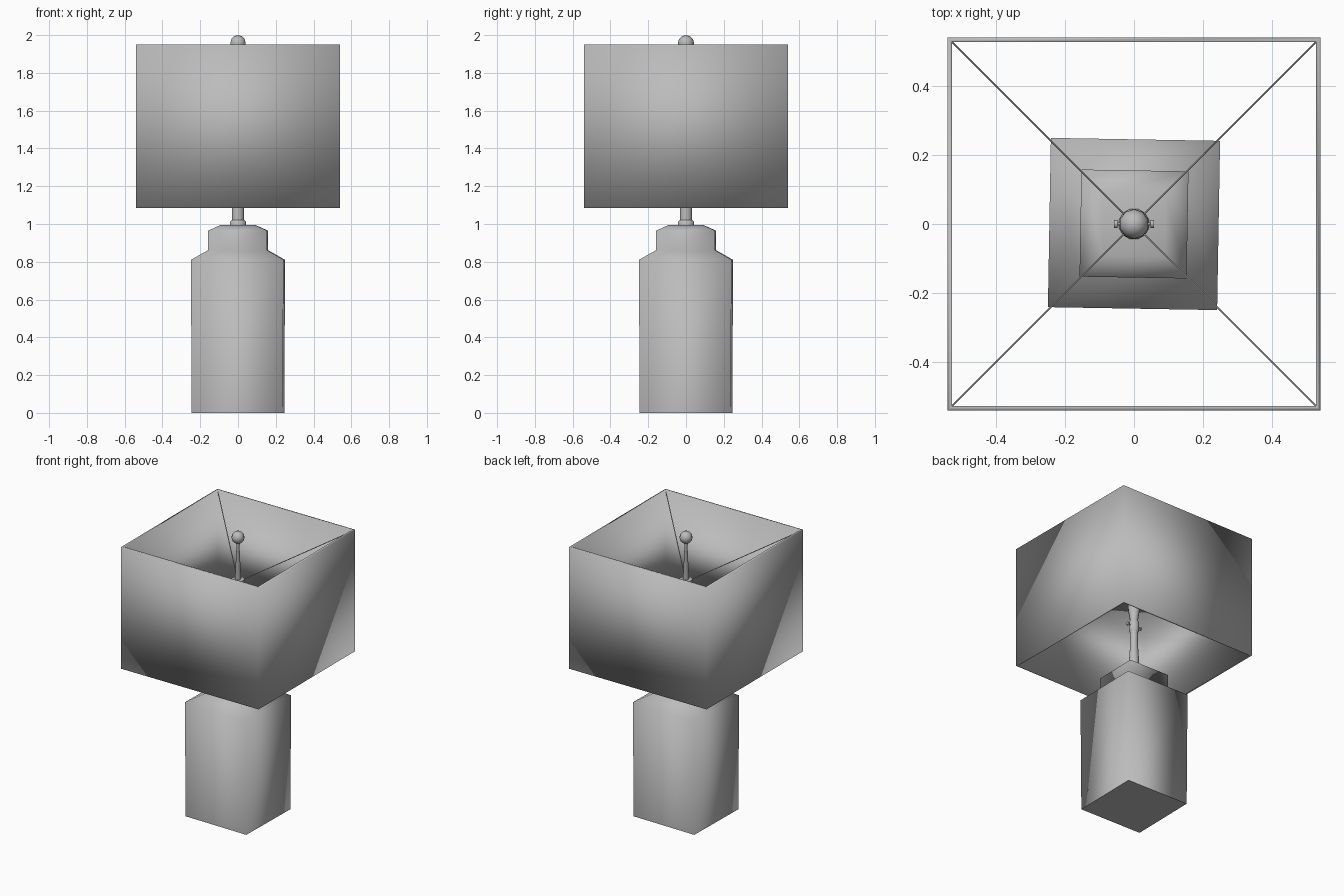
import bpy, bmesh, math
from mathutils import Vector, Matrix

cube = bpy.data.objects.get("Cube")
if cube:
    bpy.data.objects.remove(cube, do_unlink=True)

# One plain grey for the whole lamp
grey = bpy.data.materials.new("plain grey")
grey.use_nodes = True
colour = (0.5, 0.5, 0.5, 1)
grey.diffuse_color = colour
grey.node_tree.nodes["Principled BSDF"].inputs["Base Color"].default_value = colour


def finish(bm, name, sharp_angle=None):
    bmesh.ops.recalc_face_normals(bm, faces=bm.faces)
    mesh = bpy.data.meshes.new(name)
    bm.to_mesh(mesh)
    bm.free()
    mesh.materials.append(grey)
    mesh.shade_smooth()
    if sharp_angle:
        mesh.set_sharp_from_angle(angle=math.radians(sharp_angle))
    obj = bpy.data.objects.new(name, mesh)
    bpy.context.collection.objects.link(obj)
    return obj


def loft(name, profile, sides, turn=0.0, closed=False, sharp_angle=None):
    """Stack of regular sections (radius, z); squares use their half width."""
    bm = bmesh.new()
    scale = math.sqrt(2) if sides == 4 else 1
    rings = []
    for r, z in profile:
        angles = [turn + math.tau * (i + 0.5) / sides for i in range(sides)]
        rings.append([bm.verts.new((r * scale * math.cos(a), r * scale * math.sin(a), z))
                      for a in angles])
    pairs = list(zip(rings, rings[1:]))
    if closed:
        pairs.append((rings[-1], rings[0]))
    else:
        bm.faces.new(rings[0])
        bm.faces.new(rings[-1])
    for low, high in pairs:
        for i in range(sides):
            j = (i + 1) % sides
            bm.faces.new((low[i], low[j], high[j], high[i]))
    return finish(bm, name, sharp_angle)


def rod(name, start, end, radius, sides=6):
    start, end = Vector(start), Vector(end)
    axis = end - start
    bm = bmesh.new()
    place = Matrix.Translation((start + end) / 2) @ axis.to_track_quat('Z', 'Y').to_matrix().to_4x4()
    bmesh.ops.create_cone(bm, cap_ends=True, segments=sides, radius1=radius,
                          radius2=radius, depth=axis.length, matrix=place)
    return finish(bm, name, 50)


# Square jar body, slightly skewed, with shoulder and neck block
body = loft("jar_body", [(0.241, 0), (0.245, 0.81), (0.155, 0.862), (0.155, 0.965),
                         (0.09, 0.995)], 4, math.radians(-1))
for edge in body.data.edges:
    if all(body.data.vertices[v].co.z < 0.01 for v in edge.vertices):
        edge.use_edge_sharp = True

# Square open shade with thin walls
loft("lamp_shade", [(0.54, 1.085), (0.54, 1.95), (0.527, 1.95), (0.527, 1.085)], 4, closed=True)

# Collar, neck and socket
loft("neck_collar", [(0.045, 0.99), (0.045, 1.01), (0.035, 1.022)], 12, sharp_angle=50)
loft("neck_tube", [(0.033, 1.015), (0.033, 1.09), (0.026, 1.2), (0.026, 1.3)], 10, sharp_angle=50)
loft("socket", [(0.024, 1.29), (0.034, 1.31), (0.034, 1.36), (0.026, 1.38),
                (0.04, 1.47), (0.04, 1.52), (0.016, 1.54)], 10, sharp_angle=50)

# Switch knobs on either side of the socket
for side, label in ((1, "left"), (-1, "right")):
    rod(label + "_switch_pin", (0.02 * side, 0, 1.34), (0.05 * side, 0, 1.34), 0.005)
    rod(label + "_switch_knob", (0.048 * side, 0, 1.34), (0.058 * side, 0, 1.34), 0.012, 8)

# Upper stem, hub and finial
loft("upper_stem", [(0.016, 1.53), (0.016, 1.65), (0.02, 1.67), (0.01, 1.9), (0.016, 1.93)], 10)
loft("wire_hub", [(0.042, 1.645), (0.042, 1.66)], 12, sharp_angle=50)
bm = bmesh.new()
bmesh.ops.create_uvsphere(bm, u_segments=10, v_segments=6, radius=0.043,
                          matrix=Matrix.Translation((0, 0, 1.957)))
finish(bm, "finial_ball")

# Wires from the hub to the shade's upper corners
for sx, x_label in ((1, "left"), (-1, "right")):
    for sy, y_label in ((1, "back"), (-1, "front")):
        rod(f"{y_label}_{x_label}_wire", (0.025 * sx, 0.025 * sy, 1.655),
            (0.529 * sx, 0.529 * sy, 1.94), 0.003)
